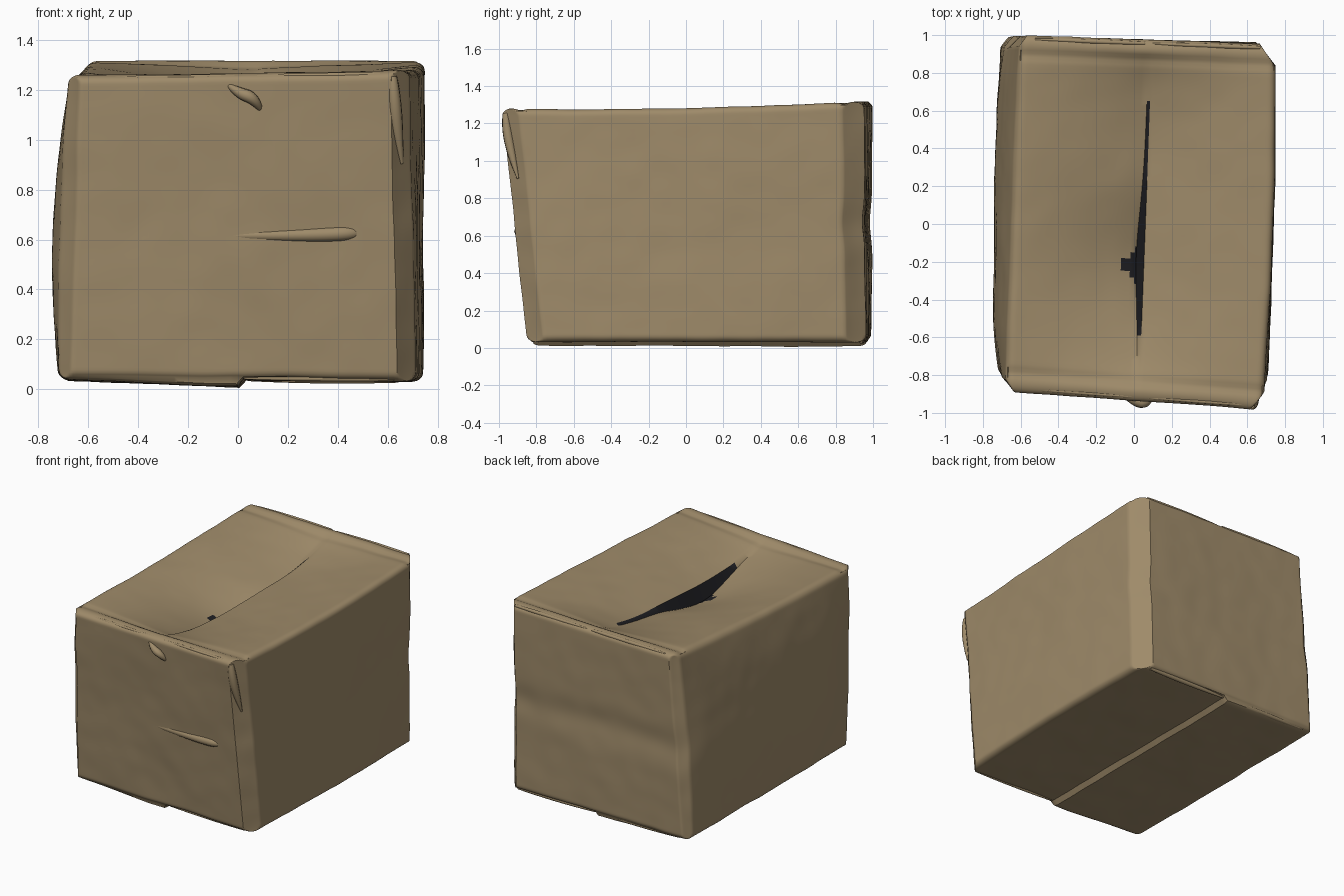
import bpy, bmesh, math
from mathutils import Vector, noise

if "Cube" in bpy.data.objects:
    bpy.data.objects.remove(bpy.data.objects["Cube"])


def material(name, colour):
    m = bpy.data.materials.new(name)
    m.use_nodes = True
    m.diffuse_color = (*colour, 1)
    m.node_tree.nodes["Principled BSDF"].inputs["Base Color"].default_value = (*colour, 1)
    m.node_tree.nodes["Principled BSDF"].inputs["Roughness"].default_value = 0.9
    return m


CARDBOARD = material("cardboard", (0.345, 0.257, 0.143))
GAP = material("dark_gap", (0.014, 0.014, 0.017))

# Skewed corners of the crushed box, keyed by side signs (x, y, z)
CORNERS = {
    (-1, -1, -1): (-0.72, -0.81, 0.04), (1, -1, -1): (0.71, -0.85, 0.03),
    (-1, 1, -1): (-0.71, 0.99, 0.035), (1, 1, -1): (0.73, 0.96, 0.03),
    (-1, -1, 1): (-0.68, -0.89, 1.26), (1, -1, 1): (0.68, -0.99, 1.28),
    (-1, 1, 1): (-0.605, 1.0, 1.32), (1, 1, 1): (0.75, 0.95, 1.32),
}
# How far out each vertical edge is flattened, keyed by side signs (x, y)
CHAMFERS = {(1, 1): 1.88, (1, -1): 1.9, (-1, -1): 1.93, (-1, 1): 1.94}
ROUND = 0.06


def bump(t, centre, width):
    return math.exp(-((t - centre) / width) ** 2)


def place(u, v, w):
    """Map a point of the unit cube into the skewed, bulging box."""
    p = Vector()
    for (a, b, c), corner in CORNERS.items():
        p += Vector(corner) * ((1 + a * u) * (1 + b * v) * (1 + c * w) / 8)
    for (a, b), limit in CHAMFERS.items():
        excess = max(0, a * u + b * v - limit)
        p -= Vector((a * 0.35, b * 0.47, 0)) * excess
    p.x += 0.055 * min(u, 0) * (1 - v ** 4) * (1 - w * w)
    p.x += 0.02 * max(u, 0) * (1 - v * v)
    p.y -= 0.012 * max(v, 0) * bump(w, 0, 0.15)
    p.z -= 0.015 * max(w, 0) * (1 - v * v)
    return p


def openness(v):
    return max(0, 1 - (v / 0.93) ** 4)


def spread(t):
    """Pack the grid lines closer toward the box edges."""
    return 0.5 * t + 0.5 * math.sin(t * math.pi / 2)


def rounded(p):
    inner = Vector([max(ROUND - 1, min(1 - ROUND, c)) for c in p])
    d = p - inner
    return inner + d.normalized() * ROUND if d.length > 0 else p


def in_gap(c):
    """Slit between the top flaps, with a torn notch in the lower flap."""
    if c.z < 0.99 or abs(c.y - 0.02) > 0.64:
        return False
    slit = 0 < c.x < 0.035
    notch = -0.16 * (1 - abs(c.y + 0.25) / 0.11) < c.x < 0.01
    return slit or notch


def sag_top(p, u, v):
    """Sagging top flaps, the -x one dropping below the other mid-way."""
    p.z -= 0.105 * openness(v) * (1 - abs(u)) ** 1.4
    p.z -= 0.01 * bump(abs(v), 0.89, 0.025)
    if u < 0.001:
        drop = bump(v, -0.2, 0.36)
        p.z -= (0.08 * drop + 0.012 * openness(v)) * (1 + u) ** 1.4
        if u > -0.001:
            p.x += 0.008 * (1 - drop) - 0.017 * drop


def build_box():
    bm = bmesh.new()
    bmesh.ops.create_cube(bm, size=2)
    bmesh.ops.subdivide_edges(bm, edges=bm.edges[:], cuts=71, use_grid_fill=True)
    for vert in bm.verts:
        vert.co = Vector([spread(c) for c in vert.co])
    for face in bm.faces:
        face.smooth = True
        face.material_index = int(in_gap(face.calc_center_median()))
    for vert in bm.verts:
        u, v, w = vert.co
        p = place(*rounded(vert.co))
        if w > 0.999:
            sag_top(p, u, v)
        # Overlapping flaps under the box
        elif w < -0.999:
            p.z += -0.024 * (1 + u) if u < 0.001 else 0.005 * (1 - u)
        # Soft dents in the walls
        n = noise.noise(p * 2.5) * 0.007 + noise.noise(p * 7) * 0.003
        p += rounded(Vector((u, v, w))).normalized() * n
        vert.co = p
    mesh = bpy.data.meshes.new("box_body")
    bm.to_mesh(mesh)
    bm.free()
    mesh.materials.append(CARDBOARD)
    mesh.materials.append(GAP)
    mesh.set_sharp_from_angle(angle=math.radians(45))
    obj = bpy.data.objects.new("box_body", mesh)
    bpy.context.collection.objects.link(obj)


def crease(name, points, radius):
    """Raised fold through unit-cube points, each with its own thickness."""
    curve = bpy.data.curves.new(name, "CURVE")
    curve.dimensions = "3D"
    curve.bevel_depth = radius
    curve.bevel_resolution = 3
    spline = curve.splines.new("NURBS")
    spline.points.add(len(points) - 1)
    for pt, (u, v, w, thickness) in zip(spline.points, points):
        pt.co = (*place(u, v, w), 1)
        pt.radius = thickness
    spline.use_endpoint_u = True
    spline.order_u = 3
    curve.use_fill_caps = True
    temp = bpy.data.objects.new(name, curve)
    mesh = bpy.data.meshes.new_from_object(temp)
    bpy.data.objects.remove(temp)
    for poly in mesh.polygons:
        poly.use_smooth = True
    mesh.materials.clear()
    mesh.materials.append(CARDBOARD)
    obj = bpy.data.objects.new(name, mesh)
    bpy.context.collection.objects.link(obj)


build_box()

# Front wall folds
crease("front_ridge", [(-0.2, -0.98, -0.06, 0.4), (0.2, -0.985, -0.06, 0.8),
                       (0.5, -0.985, -0.055, 1), (0.66, -0.985, -0.045, 1),
                       (0.7, -0.97, -0.045, 0.5)], 0.03)
crease("front_torn_tab", [(-0.07, -0.985, 0.93, 0.2), (0.0, -1.01, 0.87, 0.9),
                          (0.1, -1.02, 0.83, 1), (0.13, -0.99, 0.76, 0.4)], 0.026)
crease("front_corner_fold", [(0.91, -0.98, 0.96, 0.6), (0.92, -0.99, 0.85, 1),
                             (0.94, -0.98, 0.6, 0.9), (0.95, -0.95, 0.4, 0.2)], 0.028)

# Folded lips along the rims
for name, v, w, r in (("front_top_lip", -0.975, 0.975, 0.014),
                      ("back_top_lip", 0.98, 0.98, 0.018),
                      ("front_bottom_lip", -0.97, -0.985, 0.015),
                      ("back_bottom_lip", 0.97, -0.99, 0.022)):
    for side, u0, u1 in (("right", -0.88, -0.02), ("left", 0.04, 0.88)):
        crease(f"{name}_{side}", [(u0, v, w, 0.3), ((u0 + u1) / 2, v, w, 1),
                                  (u1, v, w, 0.5)], r)
